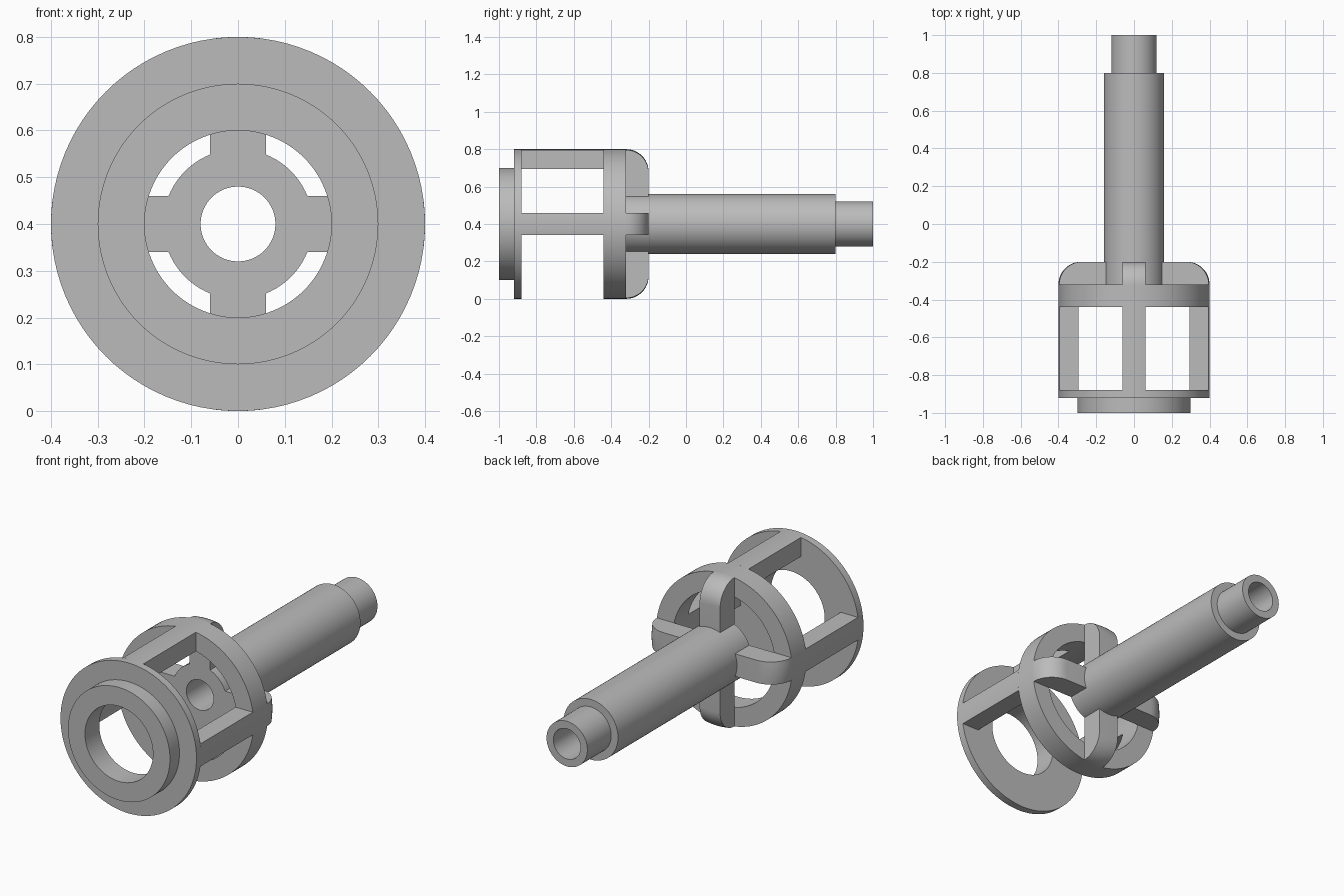
import bpy, bmesh, math
from mathutils import Matrix, Vector

cube = bpy.data.objects.get("Cube")
if cube:
    bpy.data.objects.remove(cube, do_unlink=True)

AXIS_Z = 0.4      # height of the shared centre line, which runs along y
SEGMENTS = 96
HALF_WIDTH = 0.06  # half width of bars and spokes

grey = bpy.data.materials.new("plain grey")
grey.use_nodes = True
colour = (0.5, 0.5, 0.5, 1)
grey.diffuse_color = colour
grey.node_tree.nodes["Principled BSDF"].inputs["Base Color"].default_value = colour


def finish(name, bm):
    """Turn a bmesh into a shaded object on the centre line."""
    bmesh.ops.recalc_face_normals(bm, faces=bm.faces)
    mesh = bpy.data.meshes.new(name)
    bm.to_mesh(mesh)
    bm.free()
    mesh.materials.append(grey)
    obj = bpy.data.objects.new(name, mesh)
    obj.location.z = AXIS_Z
    bpy.context.collection.objects.link(obj)
    bpy.ops.object.select_all(action='DESELECT')
    obj.select_set(True)
    bpy.context.view_layer.objects.active = obj
    bpy.ops.object.shade_smooth_by_angle(angle=math.radians(30))
    return obj


def lathe(name, profile):
    """Revolve a closed (radius, y) profile around the centre line."""
    bm = bmesh.new()
    rings = []
    for i in range(SEGMENTS):
        a = math.tau * i / SEGMENTS
        rings.append([bm.verts.new((r * math.sin(a), y, r * math.cos(a))) for r, y in profile])
    n = len(profile)
    for i, ring in enumerate(rings):
        after = rings[(i + 1) % SEGMENTS]
        for j in range(n):
            k = (j + 1) % n
            bm.faces.new((ring[j], ring[k], after[k], after[j]))
    return finish(name, bm)


def rib(name, profile, degrees, steps=8):
    """Parallel-sided slice of a revolved (radius, y) profile, turned about the centre line."""
    bm = bmesh.new()
    slices = []
    for i in range(steps + 1):
        x = HALF_WIDTH * (2 * i / steps - 1)
        slices.append([bm.verts.new((x, y, math.sqrt(r * r - x * x))) for r, y in profile])
    n = len(profile)
    for a, b in zip(slices, slices[1:]):
        for j in range(n):
            k = (j + 1) % n
            bm.faces.new((a[j], a[k], b[k], b[j]))
    bm.faces.new(slices[0])
    bm.faces.new(slices[-1])
    bm.transform(Matrix.Rotation(math.radians(degrees), 4, 'Y'))
    return finish(name, bm)


# Stepped collar at the front, with a wide bore
lathe("front_flange", [(0.2, -1), (0.3, -1), (0.3, -0.92), (0.4, -0.92), (0.4, -0.88), (0.2, -0.88)])

# Ring at the back of the cage
lathe("rear_ring", [(0.3, -0.44), (0.4, -0.44), (0.4, -0.32), (0.3, -0.32)])

# Hollow shaft with a narrower tip
lathe("shaft", [(0.08, -0.32), (0.16, -0.32), (0.16, 0.8), (0.12, 0.8), (0.12, 1), (0.08, 1)])

# Cage bars: top and both sides, open underneath
bar = [(0.3, -0.88), (0.4, -0.88), (0.4, -0.44), (0.3, -0.44)]
for side, angle in (("top", 0), ("left", 90), ("right", -90)):
    rib(side + "_bar", bar, angle)

# Spokes with a rounded outer shoulder
spoke = [(0.155, -0.32)]
for i in range(13):
    a = math.pi / 2 * i / 12
    spoke.append((0.28 + 0.12 * math.cos(a), -0.32 + 0.12 * math.sin(a)))
spoke.append((0.155, -0.2))
for side, angle in (("top", 0), ("left", 90), ("bottom", 180), ("right", -90)):
    rib(side + "_spoke", spoke, angle)
